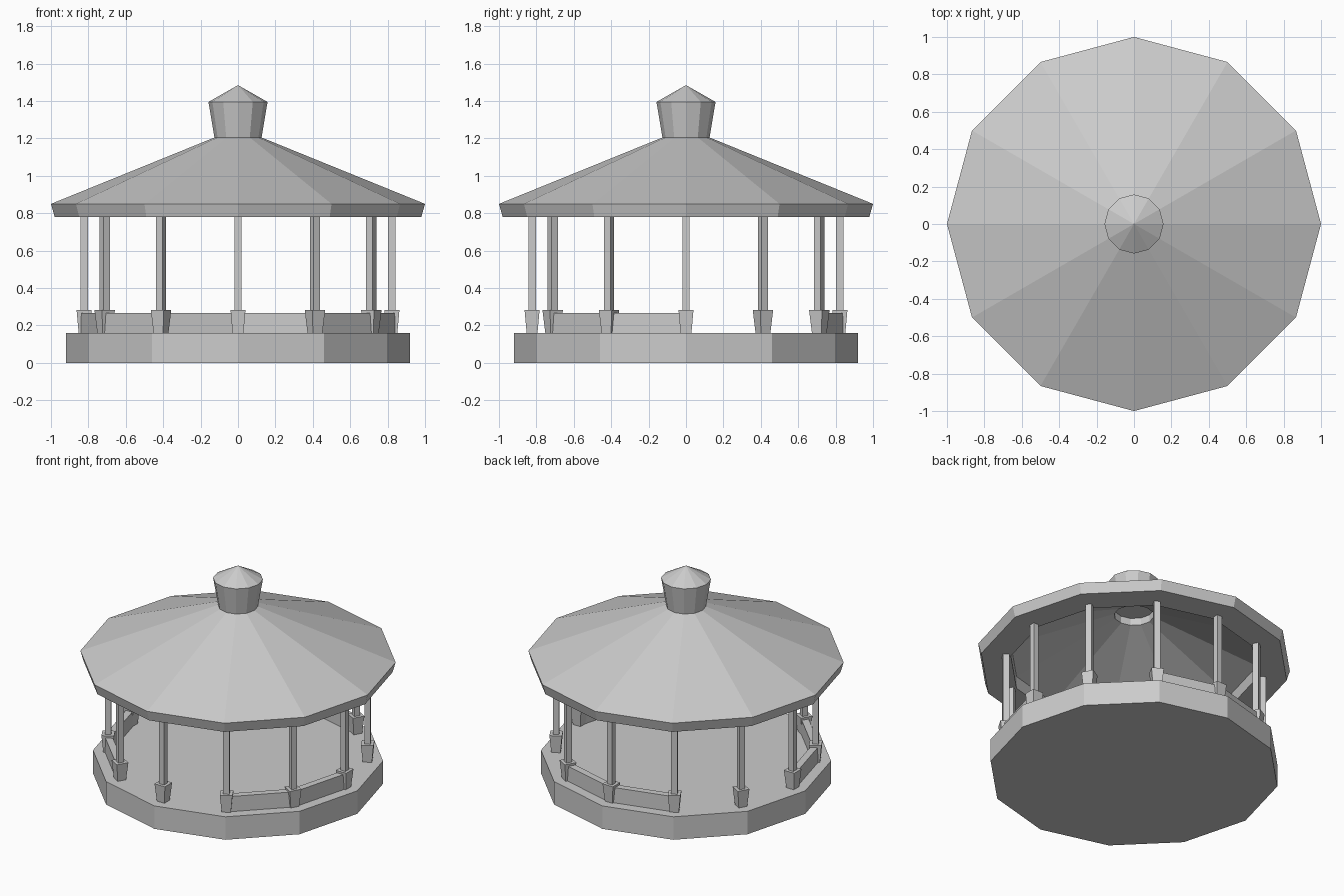
import bpy, bmesh
from math import sin, cos, radians
from mathutils import Matrix, Vector

if "Cube" in bpy.data.objects:
    bpy.data.objects.remove(bpy.data.objects["Cube"])

SIDES = 12


def finish(name, bm):
    bmesh.ops.remove_doubles(bm, verts=bm.verts, dist=1e-5)
    bmesh.ops.recalc_face_normals(bm, faces=bm.faces)
    me = bpy.data.meshes.new(name)
    bm.to_mesh(me)
    bm.free()
    ob = bpy.data.objects.new(name, me)
    bpy.context.collection.objects.link(ob)
    return ob


def polar(r, deg, z):
    return Vector((r * cos(radians(deg)), r * sin(radians(deg)), z))


def lathe(name, profile, closed=False, start=0, steps=SIDES):
    """Sweep an (r, z) profile around z in 30 degree steps, capping partial sweeps."""
    bm = bmesh.new()
    full = steps == SIDES
    rings = [[bm.verts.new(polar(r, start + 30 * i, z)) for r, z in profile]
             for i in range(steps + (0 if full else 1))]
    n = len(profile)
    for i in range(steps):
        a, b = rings[i], rings[(i + 1) % len(rings)]
        for j in range(n if closed else n - 1):
            k = (j + 1) % n
            if profile[j][0] == 0:
                bm.faces.new((a[k], b[k], a[j]))
            elif profile[k][0] == 0:
                bm.faces.new((a[j], b[j], a[k]))
            else:
                bm.faces.new((a[j], b[j], b[k], a[k]))
    if not full:
        bm.faces.new(rings[0])
        bm.faces.new(rings[-1])
    elif not closed:
        # flat polygon caps where the profile does not reach the axis
        for j in (0, n - 1):
            if profile[j][0] > 0:
                bm.faces.new([ring[j] for ring in rings])
    loose = [v for v in bm.verts if not v.link_faces]
    bmesh.ops.delete(bm, geom=loose, context='VERTS')
    return finish(name, bm)


def tapered_box(name, w0, w1, z0, z1, r, deg):
    """Square block standing at radius r, turned to face outward."""
    bm = bmesh.new()
    bmesh.ops.create_cube(bm, size=1)
    for v in bm.verts:
        top = v.co.z > 0
        w = w1 if top else w0
        v.co = Vector((v.co.x * w + r, v.co.y * w, z1 if top else z0))
    bm.transform(Matrix.Rotation(radians(deg), 4, 'Z'))
    return finish(name, bm)


# Floor platform
lathe("platform", [(0.92, 0), (0.92, 0.16)])

# Hollow roof with eave band, flat soffit and inner lip
lathe("roof", [(0.126, 1.205), (1.0, 0.85), (0.98, 0.78),
               (0.79, 0.78), (0.79, 0.865), (0.126, 1.155)], closed=True)

# Flared lantern cap on the roof
lathe("roof_cap", [(0.126, 1.205), (0.158, 1.395), (0, 1.485)])

# Posts with flared feet
for i in range(SIDES):
    tapered_box(f"post_{i}", 0.04, 0.04, 0.27, 0.785, 0.823, 30 * i)
    tapered_box(f"post_foot_{i}", 0.058, 0.08, 0.16, 0.282, 0.823, 30 * i)

# Low walls in alternating pairs of bays, leaving three entrances
for i, start in enumerate((60, 180, 300)):
    lathe(f"low_wall_{i}", [(0.80, 0.16), (0.848, 0.16), (0.848, 0.266), (0.80, 0.266)],
          closed=True, start=start, steps=2)
